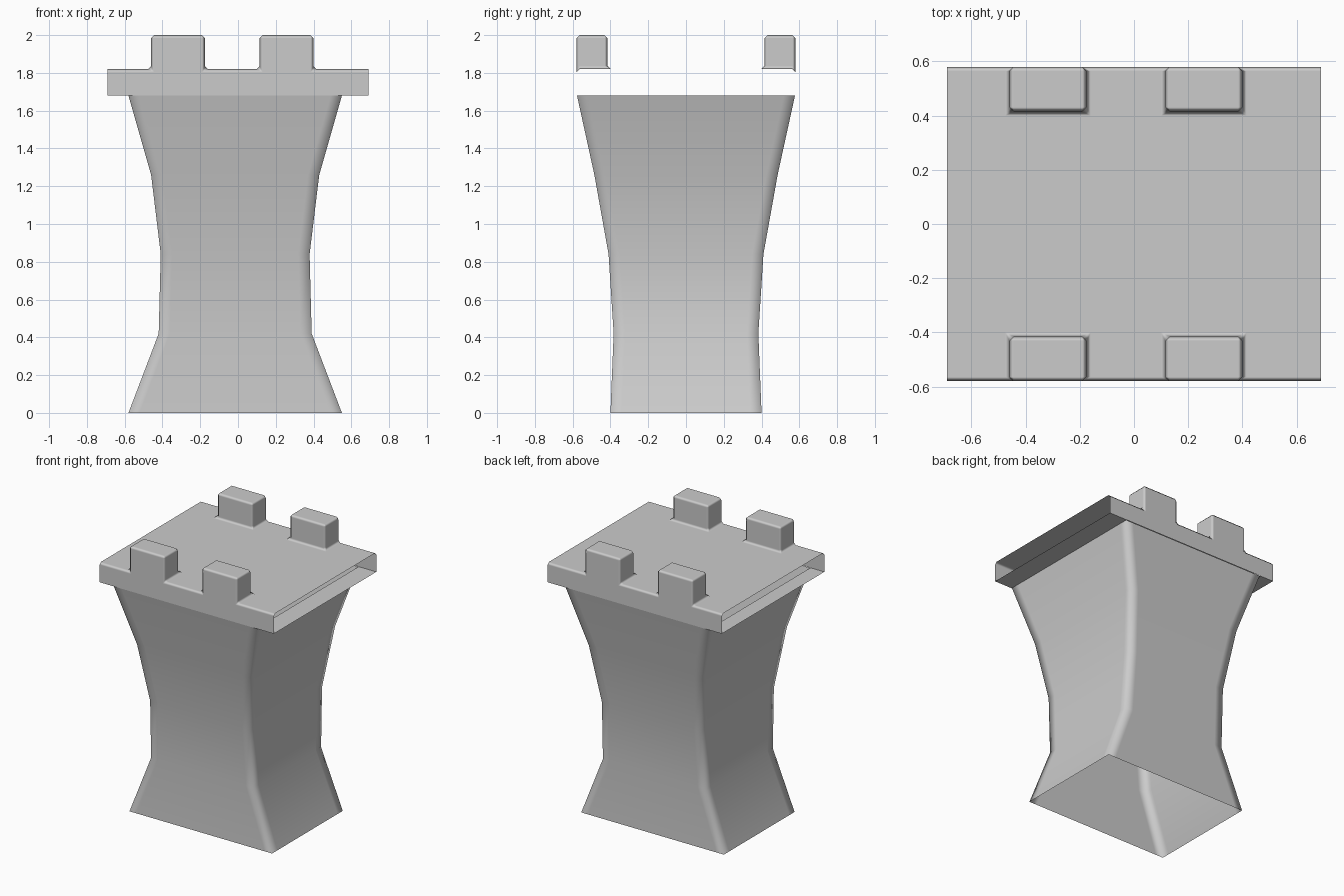
import bpy, bmesh

if "Cube" in bpy.data.objects:
    bpy.data.objects.remove(bpy.data.objects["Cube"])


def make_object(name, faces):
    """Build a smooth mesh from faces given as lists of points, welding shared corners."""
    bm = bmesh.new()
    for pts in faces:
        bm.faces.new([bm.verts.new(p) for p in pts])
    bmesh.ops.remove_doubles(bm, verts=bm.verts, dist=0.0005)
    bmesh.ops.recalc_face_normals(bm, faces=bm.faces)
    for f in bm.faces:
        f.smooth = True
    me = bpy.data.meshes.new(name)
    bm.to_mesh(me)
    bm.free()
    ob = bpy.data.objects.new(name, me)
    bpy.context.collection.objects.link(ob)
    return ob


# Tower body: open flared rectangular tube with support points beside each corner
def ring(z, hx, hy, cx=-0.015, s=0.06):
    corners = [(-1, -1), (1, -1), (1, 1), (-1, 1)]
    pts = []
    for i, (a, b) in enumerate(corners):
        along_y = (cx + a * hx, b * (hy - s), z)
        along_x = (cx + a * (hx - s), b * hy, z)
        pair = (along_y, along_x) if i % 2 == 0 else (along_x, along_y)
        pts += [pair[0], (cx + a * hx, b * hy, z), pair[1]]
    return pts


profile = [(0, .565, .40), (.42, .405, .383), (.84, .394, .41),
           (1.26, .445, .485), (1.68, .565, .577)]
rings = [ring(*p) for p in profile]
body_faces = []
for lo, hi in zip(rings, rings[1:]):
    n = len(lo)
    for i in range(n):
        j = (i + 1) % n
        body_faces.append([lo[i], lo[j], hi[j], hi[i]])
make_object("tower_body", body_faces)

# Battlement: cell grid, with slab layer below and four raised merlons above
X = [-.69, -.46, -.175, .115, .40, .69]
Y = [-.58, -.415, .415, .58]
Z = [1.68, 1.82, 2.0]
cap_faces = []


def raised(i, j):
    return i in (1, 3) and j in (0, 2)


for i in range(5):
    x0, x1 = X[i], X[i + 1]
    for j in range(3):
        y0, y1 = Y[j], Y[j + 1]
        z = Z[2] if raised(i, j) else Z[1]
        cap_faces.append([(x0, y0, z), (x1, y0, z), (x1, y1, z), (x0, y1, z)])
        if raised(i, j):
            for a, b in (((x0, y0), (x1, y0)), ((x1, y0), (x1, y1)),
                         ((x1, y1), (x0, y1)), ((x0, y1), (x0, y0))):
                cap_faces.append([(*a, Z[1]), (*b, Z[1]), (*b, Z[2]), (*a, Z[2])])
    # Slab front and back walls; the x ends stay open
    for y in (Y[0], Y[-1]):
        cap_faces.append([(x0, y, Z[0]), (x1, y, Z[0]), (x1, y, Z[1]), (x0, y, Z[1])])

# Underside strips on either side of the body opening
for a, b in ((-.69, -.58), (.55, .69)):
    cap_faces.append([(a, Y[0], Z[0]), (b, Y[0], Z[0]), (b, Y[-1], Z[0]), (a, Y[-1], Z[0])])

cap = make_object("battlement", cap_faces)
bev = cap.modifiers.new("soft_edges", 'BEVEL')
bev.width = 0.016
bev.segments = 1
bev.limit_method = 'ANGLE'
bev.angle_limit = 1.0
bev.harden_normals = True
